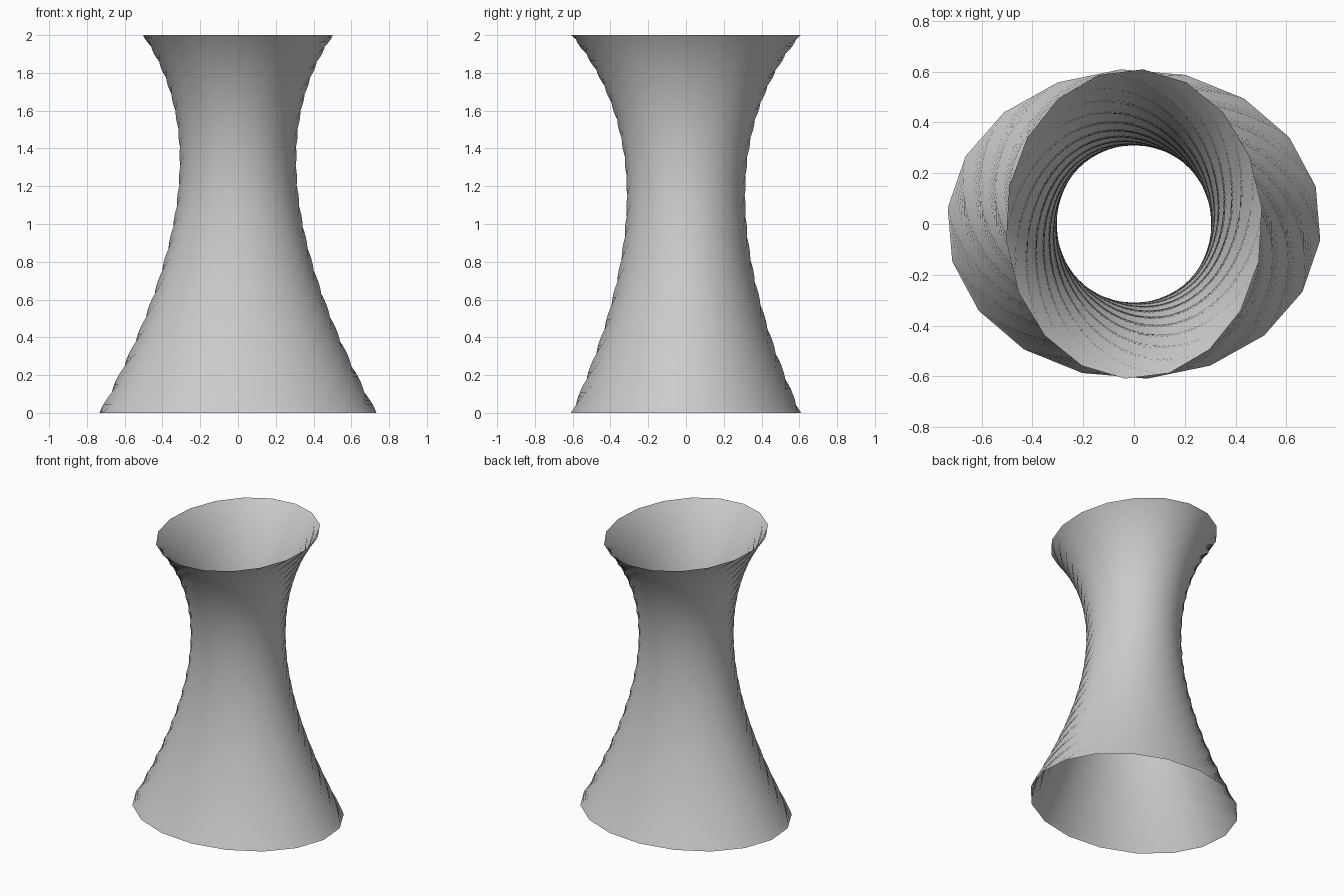
import bpy, bmesh
from math import sin, cos, radians, pi

if "Cube" in bpy.data.objects:
    bpy.data.objects.remove(bpy.data.objects["Cube"])

SIDES, ROWS = 18, 120
TWIST, START = radians(372), radians(-6)


def bez(a, b, c, t):
    """Quadratic curve through a and c, pulled toward b."""
    return a * (1 - t) ** 2 + 2 * b * t * (1 - t) + c * t * t


# Waisted open shell: twisting 18-sided ellipses lofted along a curved profile
bm = bmesh.new()
rings = []
for i in range(ROWS + 1):
    t = i / ROWS
    rx = bez(0.737, 0.02, 0.506, t)
    ry = bez(0.61, 0.02, 0.61, t)
    z = bez(0.0, 1.3, 2.0, t)
    turn = START + TWIST * t
    rings.append([bm.verts.new((rx * cos(turn + 2 * pi * k / SIDES),
                                ry * sin(turn + 2 * pi * k / SIDES), z))
                  for k in range(SIDES)])

for low, high in zip(rings, rings[1:]):
    for k in range(SIDES):
        n = (k + 1) % SIDES
        bm.faces.new((low[k], low[n], high[n], high[k])).smooth = True

mesh = bpy.data.meshes.new("waisted_shell")
bm.to_mesh(mesh)
bm.free()
shell = bpy.data.objects.new("waisted_shell", mesh)
bpy.context.collection.objects.link(shell)
